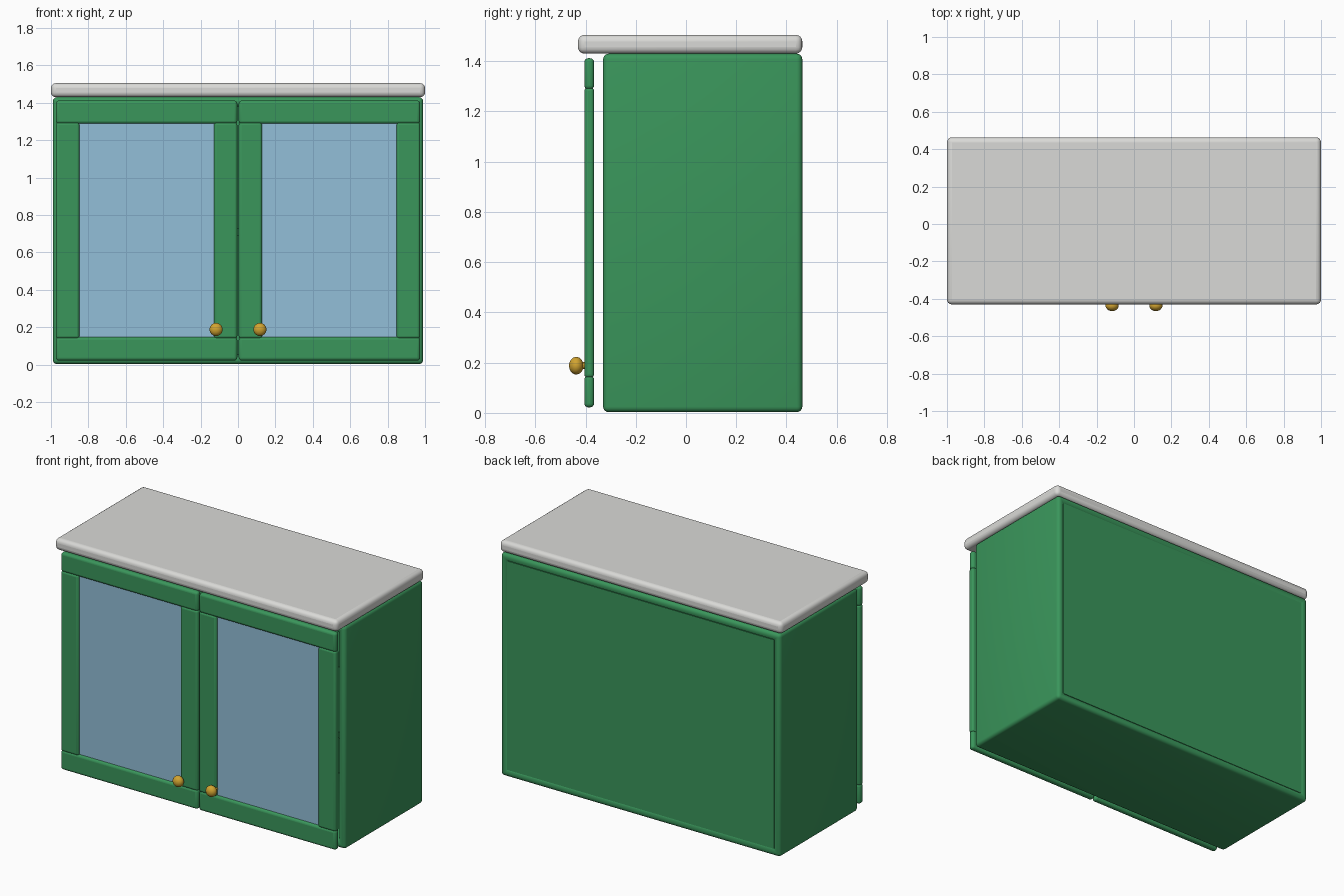
import bpy, bmesh, math

if "Cube" in bpy.data.objects:
    bpy.data.objects.remove(bpy.data.objects["Cube"])


def material(name, rgb):
    m = bpy.data.materials.new(name)
    m.diffuse_color = (*rgb, 1)
    m.use_nodes = True
    m.node_tree.nodes["Principled BSDF"].inputs["Base Color"].default_value = m.diffuse_color
    return m


GREEN = material("green paint", (0.042, 0.305, 0.105))
GREY = material("pale stone", (0.70, 0.70, 0.68))
BLUE = material("blue glass", (0.29, 0.52, 0.69))
GOLD = material("brass", (0.64, 0.37, 0.03))


def finish(ob, mat, bevel=0, segments=4):
    ob.data.materials.append(mat)
    if bevel:
        b = ob.modifiers.new("Bevel", 'BEVEL')
        b.width, b.segments = bevel, segments
        b.limit_method, b.angle_limit = 'ANGLE', math.radians(40)
    bpy.ops.object.select_all(action='DESELECT')
    ob.select_set(True)
    bpy.context.view_layer.objects.active = ob
    bpy.ops.object.shade_smooth_by_angle(angle=math.radians(40))
    return ob


def box(name, x, y, z, mat, bevel=0, open_ends=False, wall=0):
    """Box from (min, max) ranges; open_ends makes a tube along y."""
    bm = bmesh.new()
    bmesh.ops.create_cube(bm, size=1)
    for v in bm.verts:
        v.co = [r[0] if c < 0 else r[1] for c, r in zip(v.co, (x, y, z))]
    if open_ends:
        bm.normal_update()
        ends = [f for f in bm.faces if abs(f.normal.y) > 0.9]
        bmesh.ops.delete(bm, geom=ends, context='FACES_ONLY')
    me = bpy.data.meshes.new(name)
    bm.to_mesh(me)
    bm.free()
    ob = bpy.data.objects.new(name, me)
    bpy.context.collection.objects.link(ob)
    if wall:
        s = ob.modifiers.new("Wall", 'SOLIDIFY')
        s.thickness, s.offset, s.use_even_offset = wall, -1, True
    return finish(ob, mat, bevel)


# Carcass: hollow shell, back panel, shelf
box("cabinet_shell", (-0.99, 0.99), (-0.33, 0.463), (0.003, 1.43), GREEN,
    0.022, open_ends=True, wall=0.05)
box("back_panel", (-0.945, 0.945), (0.43, 0.459), (0.048, 1.385), GREEN)
box("shelf", (-0.945, 0.945), (-0.30, 0.44), (0.69, 0.73), GREEN)

# Worktop
box("worktop", (-1, 1), (-0.43, 0.463), (1.43, 1.505), GREY, 0.026)

# Two mirrored glazed doors
for side, s in (("left", -1), ("right", 1)):
    def span(a, b):
        return tuple(sorted((s * a, s * b)))
    depth = (-0.405, -0.366)
    box(side + "_door_bottom_rail", span(0.004, 0.974), depth, (0.022, 0.148), GREEN, 0.016)
    box(side + "_door_top_rail", span(0.004, 0.974), depth, (1.288, 1.412), GREEN, 0.016)
    box(side + "_door_inner_stile", span(0.004, 0.128), depth, (0.14, 1.295), GREEN, 0.014)
    box(side + "_door_outer_stile", span(0.848, 0.974), depth, (0.14, 1.295), GREEN, 0.014)
    box(side + "_door_glass", span(0.11, 0.865), (-0.391, -0.381), (0.13, 1.305), BLUE)

    # Knob and its stem
    bpy.ops.mesh.primitive_uv_sphere_add(segments=24, ring_count=16, radius=0.035,
                                         location=(s * 0.117, -0.437, 0.188))
    knob = bpy.context.object
    knob.name = side + "_knob"
    knob.scale = (1, 0.82, 1)
    finish(knob, GOLD)
    bpy.ops.mesh.primitive_cylinder_add(vertices=20, radius=0.014, depth=0.04,
                                        location=(s * 0.117, -0.41, 0.188),
                                        rotation=(math.pi / 2, 0, 0))
    stem = bpy.context.object
    stem.name = side + "_knob_stem"
    finish(stem, GOLD)
